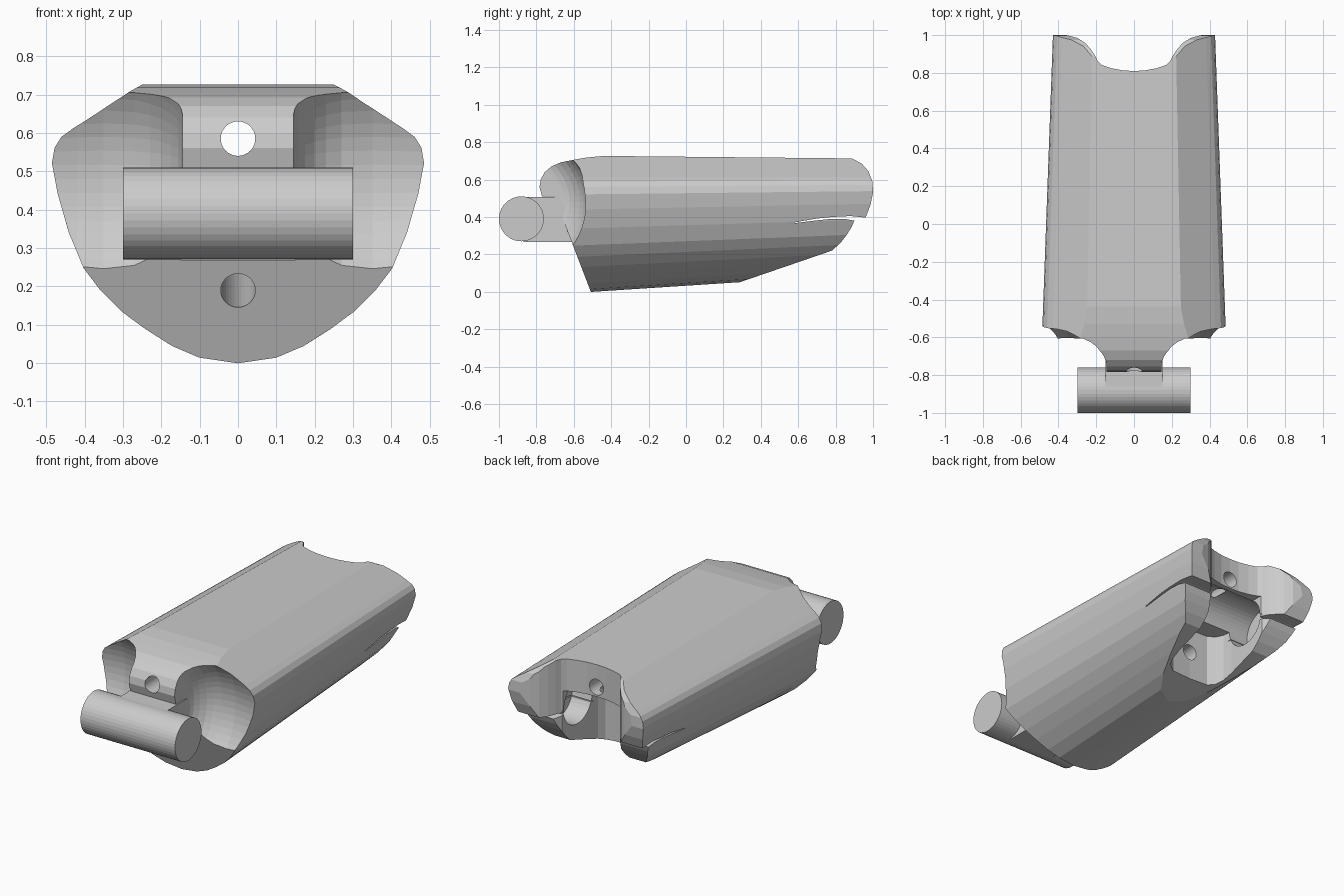
import bpy, bmesh, math
from mathutils import Vector

if "Cube" in bpy.data.objects:
    bpy.data.objects.remove(bpy.data.objects["Cube"])


def mesh_object(name, rings, closed_ends=True):
    """Loft a list of equal-length vertex rings into a capped solid."""
    bm = bmesh.new()
    rows = [[bm.verts.new(p) for p in ring] for ring in rings]
    n = len(rows[0])
    for a, b in zip(rows, rows[1:]):
        for i in range(n):
            j = (i + 1) % n
            bm.faces.new((a[i], a[j], b[j], b[i]))
    bm.faces.new(rows[0])
    bm.faces.new(rows[-1])
    bmesh.ops.recalc_face_normals(bm, faces=bm.faces[:])
    mesh = bpy.data.meshes.new(name)
    bm.to_mesh(mesh)
    bm.free()
    ob = bpy.data.objects.new(name, mesh)
    bpy.context.collection.objects.link(ob)
    return ob


def prism_x(name, pts, half):
    return mesh_object(name, [[(x, y, z) for y, z in pts] for x in (-half, half)])


def prism_z(name, pts, lo, hi):
    return mesh_object(name, [[(x, y, z) for x, y in pts] for z in (lo, hi)])


def tube(name, a, b, r, n=40):
    a, b = Vector(a), Vector(b)
    q = (b - a).to_track_quat('Z', 'Y')
    circle = [q @ Vector((r * math.cos(t * math.tau / n), r * math.sin(t * math.tau / n), 0))
              for t in range(n)]
    return mesh_object(name, [[p + c for c in circle] for p in (a, b)])


def lathe_x(name, profile, y, z, n=64):
    return mesh_object(name, [[(x, y + r * math.cos(t * math.tau / n), z + r * math.sin(t * math.tau / n))
                               for t in range(n)] for x, r in profile])


def mirrored(half):
    return half + [(-x, v) for x, v in reversed(half) if x > 1e-6]


def boolean(ob, cutter, op='DIFFERENCE'):
    cutter.hide_render = True
    mod = ob.modifiers.new(cutter.name, 'BOOLEAN')
    mod.operation, mod.object, mod.solver = op, cutter, 'EXACT'
    bpy.context.view_layer.objects.active = ob
    bpy.ops.object.modifier_apply(modifier=mod.name)
    bpy.data.objects.remove(cutter)


# Body shell: one cross-section, tapering towards the back
section = mirrored([(0, .725), (.25, .725), (.43, .61), (.46, .588), (.478, .56), (.485, .52),
                    (.47, .44), (.44, .34), (.40, .25), (.355, .19), (.30, .135), (.24, .09),
                    (.17, .045), (.10, .015), (0, 0)])


def section_at(y):
    sx = 1 - .0747 * (y + .54)
    top, bottom = .727 - .01 * (y + .5), .065 * (y + .5)
    return [(x * sx, y, bottom + (top - bottom) * z / .725) for x, z in section]


body = mesh_object("segment_body", [section_at(-.95), section_at(1.1)])

# Side outline, including the clip slit at the back
side = [(-.505, -.01), (.27, -.01), (.27, .045), (.78, .22), (.825, .26), (.86, .305), (.885, .345),
        (.90, .38), (.85, .39), (.78, .39), (.70, .382), (.58, .367), (.58, .371), (.70, .392),
        (.78, .40), (.88, .405), (.96, .397), (.985, .46), (1, .53), (.997, .59), (.975, .645),
        (.94, .685), (.89, .712), (.80, .76), (-.40, .76), (-.42, .728), (-.53, .718), (-.60, .706),
        (-.67, .692), (-.72, .67), (-.755, .64), (-.777, .60), (-.783, .56), (-.77, .51), (-.705, .51)]
boolean(body, prism_x("side_outline", side, .8), 'INTERSECT')

# Front bowls on either side of the tongue
bowl = [(.145, .23), (.148, .25), (.157, .277), (.175, .305), (.20, .333), (.23, .353),
        (.27, .37), (.35, .378), (.42, .372), (.60, .345)]
for s in (1, -1):
    boolean(body, lathe_x("bowl_cutter", [(s * x, r) for x, r in bowl], -.90, .48))

# Rear opening between the rounded lobes
plan = mirrored([(0, .81), (.06, .813), (.12, .825), (.17, .842), (.19, .86), (.205, .89), (.228, .925),
                 (.26, .96), (.30, .985), (.36, 1.001), (.36, 1.2)])
boolean(body, prism_z("rear_opening_cutter", plan, -.2, 1))

# Lower slot, arm clearance and hinge socket
slot = mirrored([(0, .47), (.12, .475), (.16, .50), (.18, .54), (.187, .60), (.187, 1.2)])
boolean(body, prism_z("lower_slot_cutter", slot, -.2, .42))
boolean(body, prism_x("arm_clearance_cutter", [(.69, .35), (1.2, .35), (1.2, .53), (.69, .53)], .183))
boolean(body, tube("socket_cutter", (-.31, .715, .42), (.31, .715, .42), .13))

# Cord tunnels
boolean(body, tube("upper_tunnel_cutter", (0, -1, .585), (0, 1.2, .585), .045, 32))
boolean(body, tube("lower_tunnel_cutter", (0, -.75, .175), (0, .60, .29), .045, 32))

# Hinge pin and the arm joining it to the body
tube("hinge_pin", (-.30, -.88, .39), (.30, -.88, .39), .12)
prism_x("hinge_arm", [(-.87, .267), (-.59, .267), (-.62, .42), (-.68, .508), (-.87, .508)], .15)
